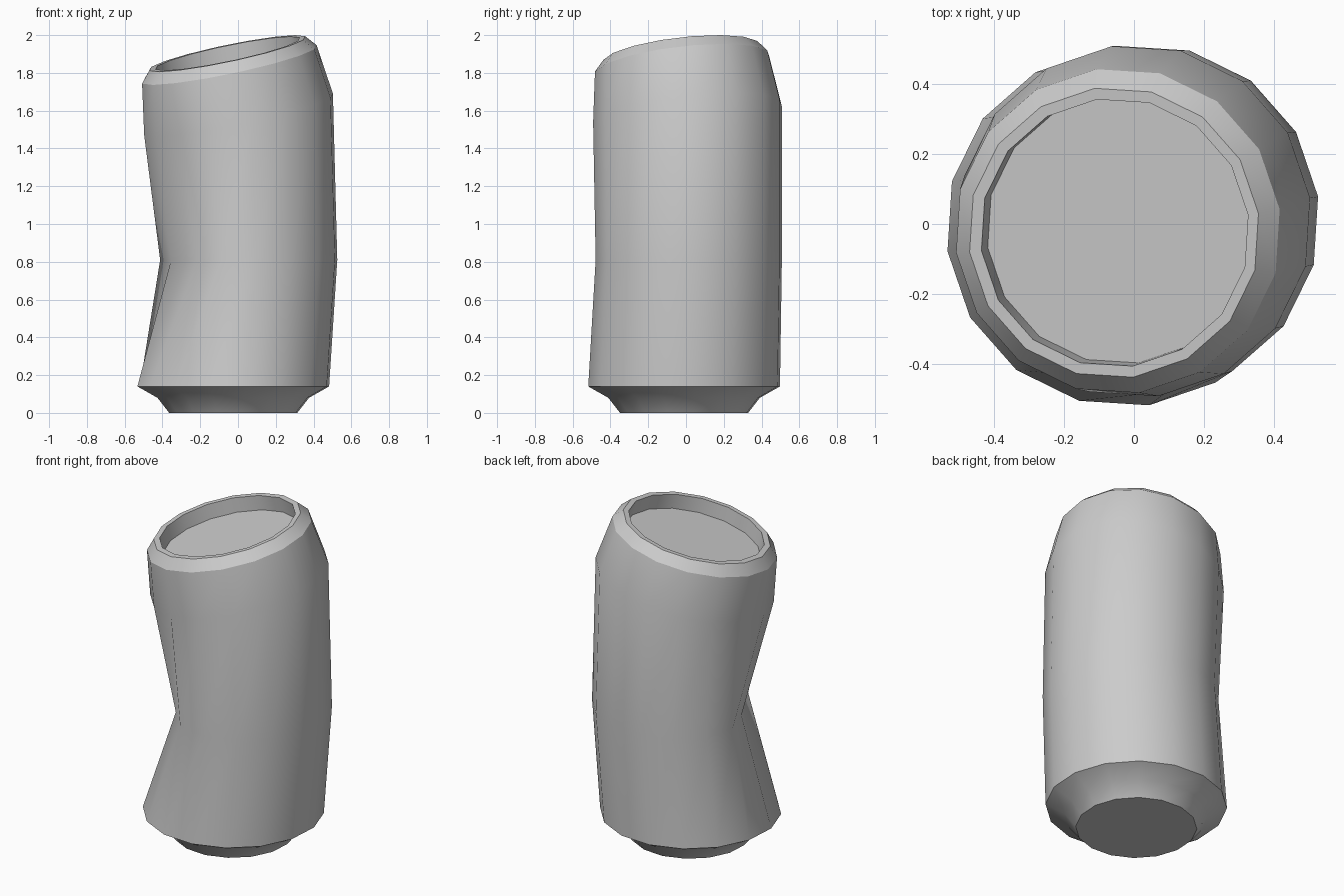
import bpy, bmesh, math

if "Cube" in bpy.data.objects:
    bpy.data.objects.remove(bpy.data.objects["Cube"])

SIDES = 16
PHASE = math.radians(7.6)
TILT = (0.206, 0.11)      # slope of the bent upper part in x and y

# (centre x, centre y, centre z, radius, tilt amount, dent depth)
RINGS = [
    (-0.025, -0.010, 0.00, 0.342, 0, 0),      # base
    (-0.025, -0.010, 0.08, 0.405, 0, 0),
    (-0.025, -0.010, 0.14, 0.512, 0, 0),      # lower shoulder
    (0.030, 0.012, 0.81, 0.500, 0, 0.15),     # dented waist
    (0.003, 0.008, 1.58, 0.504, 1, 0),        # bend below the top
    (-0.046, -0.020, 1.845, 0.466, 1, 0),     # upper shoulder
    (-0.057, -0.025, 1.903, 0.416, 1, 0),     # rim outside
    (-0.055, -0.025, 1.903, 0.384, 1, 0),     # rim inside
    (-0.037, -0.016, 1.815, 0.384, 1, 0),     # recessed lid
]


def add_ring(bm, cx, cy, cz, radius, tilt, dent):
    verts = []
    for i in range(SIDES):
        a = PHASE + i * math.tau / SIDES
        off = math.degrees(a) % 360 - 208
        r = radius - dent * math.exp(-0.5 * (off / 27) ** 2)
        dx, dy = r * math.cos(a), r * math.sin(a)
        dz = tilt * (TILT[0] * dx + TILT[1] * dy)
        verts.append(bm.verts.new((cx + dx, cy + dy, cz + dz)))
    return verts


# Crushed can: rings bridged into one closed skin
bm = bmesh.new()
loops = [add_ring(bm, *r) for r in RINGS]
for low, high in zip(loops, loops[1:]):
    for i in range(SIDES):
        j = (i + 1) % SIDES
        bm.faces.new((low[i], low[j], high[j], high[i]))
bm.faces.new(loops[0][::-1])
bm.faces.new(loops[-1])
bmesh.ops.recalc_face_normals(bm, faces=bm.faces[:])

mesh = bpy.data.meshes.new("crushed_can")
bm.to_mesh(mesh)
bm.free()
can = bpy.data.objects.new("crushed_can", mesh)
bpy.context.collection.objects.link(can)

# Smooth sides, crisp rim and base edges
bpy.context.view_layer.objects.active = can
can.select_set(True)
bpy.ops.object.shade_smooth_by_angle(angle=math.radians(30))
